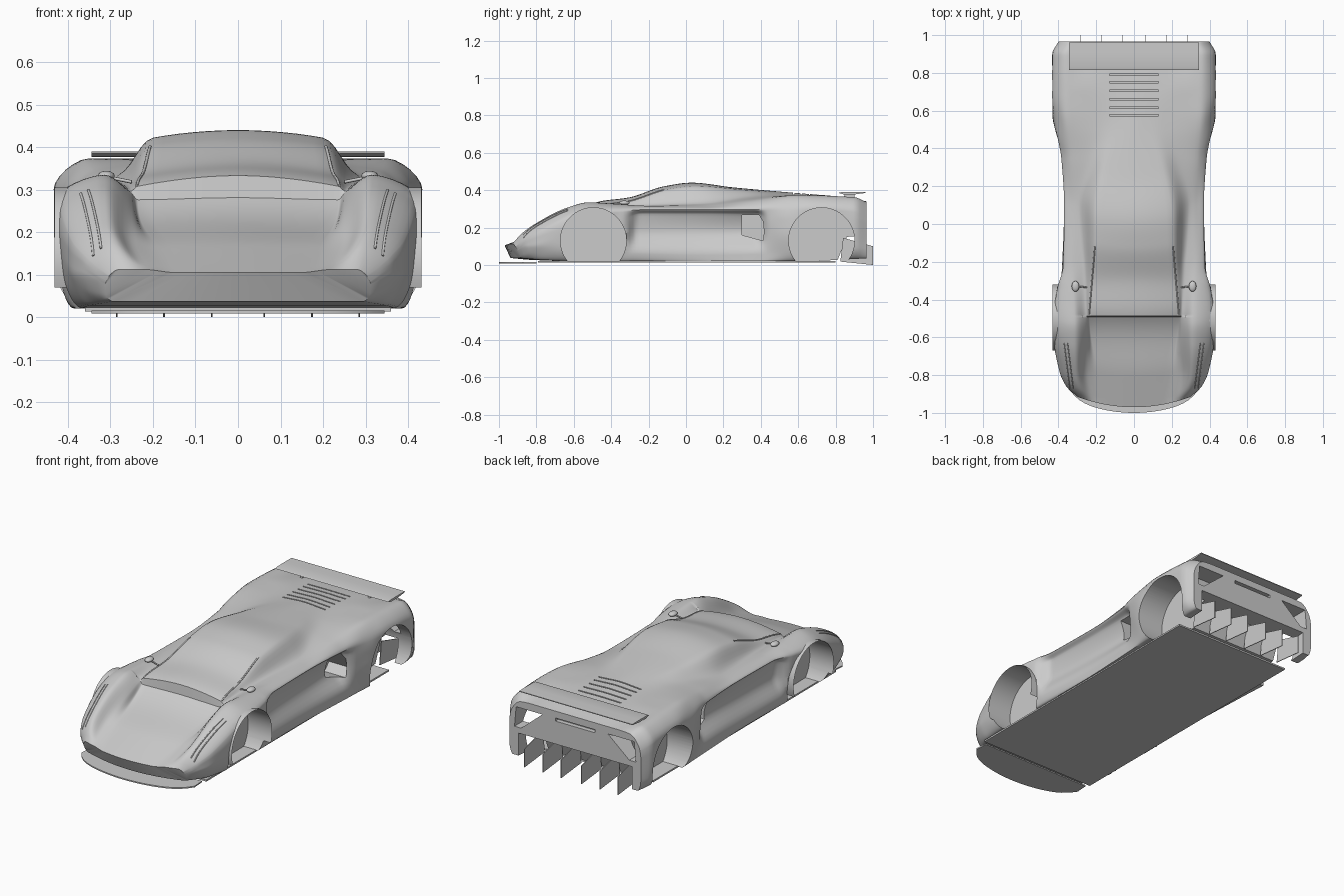
import bpy, bmesh, math
from mathutils import Vector
from mathutils.bvhtree import BVHTree

if "Cube" in bpy.data.objects:
    bpy.data.objects.remove(bpy.data.objects["Cube"])


def spline(t, v, x):
    """Monotone cubic interpolation through keys t -> v."""
    n = len(t)
    d = [(v[i + 1] - v[i]) / max(t[i + 1] - t[i], 1e-6) for i in range(n - 1)]
    m = [d[0]] + [2 * a * b / (a + b) if a * b > 0 else 0 for a, b in zip(d, d[1:])] + [d[-1]]
    i = max(k for k in range(n - 1) if k == 0 or t[k] <= x)
    h = max(t[i + 1] - t[i], 1e-6)
    s = min(max((x - t[i]) / h, 0), 1)
    return ((2 * s**3 - 3 * s**2 + 1) * v[i] + (s**3 - 2 * s**2 + s) * h * m[i]
            + (3 * s**2 - 2 * s**3) * v[i + 1] + (s**3 - s**2) * h * m[i + 1])


def finish(name, bm, angle=35):
    bmesh.ops.recalc_face_normals(bm, faces=bm.faces)
    me = bpy.data.meshes.new(name)
    bm.to_mesh(me)
    bm.free()
    ob = bpy.data.objects.new(name, me)
    bpy.context.collection.objects.link(ob)
    smooth(ob, angle)
    return ob


def smooth(ob, angle=35):
    bpy.ops.object.select_all(action='DESELECT')
    ob.select_set(True)
    bpy.context.view_layer.objects.active = ob
    bpy.ops.object.shade_smooth_by_angle(angle=math.radians(angle))


def prism(bm, pts, axis, a, b):
    """Extrude a 2D outline from a to b along an axis."""
    def put(p, c):
        return {'x': (c, p[0], p[1]), 'y': (p[0], c, p[1]), 'z': (p[0], p[1], c)}[axis]
    lo = [bm.verts.new(put(p, a)) for p in pts]
    hi = [bm.verts.new(put(p, b)) for p in pts]
    bm.faces.new(lo)
    bm.faces.new(hi[::-1])
    for i in range(len(pts)):
        j = (i + 1) % len(pts)
        bm.faces.new((lo[i], lo[j], hi[j], hi[i]))


def rect(a, b, c, d):
    return [(a, c), (b, c), (b, d), (a, d)]


def circle(y, z, r, n=64):
    return [(y + r * math.cos(2 * math.pi * i / n), z + r * math.sin(2 * math.pi * i / n)) for i in range(n)]


def cut(target, bm):
    cutter = finish("cutter", bm)
    cutter.hide_render = True
    mod = target.modifiers.new("cut", 'BOOLEAN')
    mod.operation, mod.object, mod.solver = 'DIFFERENCE', cutter, 'EXACT'
    bpy.context.view_layer.objects.active = target
    bpy.ops.object.modifier_apply(modifier=mod.name)
    bpy.data.objects.remove(cutter)


# Lengthwise feature lines of the right half: (y, x, z); the step at y = -.49 is the windscreen base
centre = [(-.97, 0, .105), (-.8, 0, .168), (-.493, 0, .281), (-.487, 0, .333), (-.3, 0, .362), (-.12, 0, .42),
          (.03, 0, .44), (.25, 0, .415), (.55, 0, .388), (.85, 0, .362), (.965, 0, .34)]
roof_edge = [(-.97, .15, .105), (-.8, .19, .165), (-.493, .235, .276), (-.487, .235, .308), (-.3, .22, .342),
             (-.1, .205, .405), (.05, .2, .422), (.3, .15, .402), (.55, .09, .382), (.85, .15, .362), (.965, .15, .34)]
glass_base = [(-.97, .22, .112), (-.8, .25, .182), (-.6, .25, .262), (-.45, .255, .302), (-.25, .268, .314),
              (.1, .285, .33), (.35, .23, .362), (.5, .2, .372), (.7, .25, .373), (.965, .27, .34)]
shoulder = [(-.97, .28, .112), (-.93, .295, .165), (-.85, .31, .22), (-.65, .315, .308), (-.52, .315, .335),
            (-.38, .32, .327), (-.2, .325, .316), (.1, .33, .315), (.35, .335, .343), (.6, .352, .373), (.9, .357, .362),
            (.965, .335, .335)]
upper_side = [(-.97, .305, .095), (-.93, .355, .14), (-.85, .39, .18), (-.65, .418, .255), (-.5, .428, .275),
              (-.34, .405, .288), (-.22, .375, .296), (.1, .37, .296), (.35, .385, .297), (.5, .412, .3), (.7, .434, .3),
              (.9, .43, .29), (.965, .395, .26)]
lip = [(-.97, .31, .085), (-.93, .36, .125), (-.85, .395, .155), (-.65, .423, .21), (-.34, .408, .24), (-.25, .352, .272),
       (.1, .345, .272), (.37, .345, .272), (.44, .4, .25), (.6, .432, .24), (.9, .433, .24), (.965, .4, .22)]
mid_side = [(-.97, .312, .075), (-.93, .36, .1), (-.85, .395, .12), (-.65, .42, .16), (-.32, .4, .17),
            (-.27, .345, .18), (.1, .325, .18), (.37, .318, .18), (.44, .395, .18), (.6, .434, .18), (.9, .432, .18),
            (.965, .4, .17)]
sill = [(-.97, .31, .052), (-.93, .35, .06), (-.85, .383, .072), (-.65, .41, .08), (-.3, .385, .07), (.1, .37, .06),
        (.4, .38, .065), (.6, .42, .08), (.9, .425, .09), (.965, .4, .09)]
bottom_edge = [(-.97, .295, .037), (-.85, .35, .027), (-.6, .37, .02), (0, .365, .02), (.6, .385, .02), (.965, .38, .035)]
lines = [centre, roof_edge, glass_base, shoulder, upper_side, lip, mid_side, sill, bottom_edge]


def section(y, per=6):
    pts = [(spline([k[0] for k in l], [k[1] for k in l], y), spline([k[0] for k in l], [k[2] for k in l], y)) for l in lines]
    pts = [(-pts[1][0], pts[1][1])] + pts + [(0, pts[-1][1])]
    t = [0]
    for p, q in zip(pts, pts[1:]):
        t.append(t[-1] + math.dist(p, q))
    fade = min(max((-.5 - y) / .47, 0), 1)

    def place(x, z):  # sweep the nose back at the sides and underneath
        return x, y + fade * (.055 * (x / .3)**2 + .5 * max(.1 - z, 0)), z
    out = []
    for i in range(1, len(pts) - 1):
        for k in range(per):
            s = t[i] + (t[i + 1] - t[i]) * k / per
            out.append(place(spline(t, [p[0] for p in pts], s), spline(t, [p[1] for p in pts], s)))
    return out + [place(0, pts[-1][1])]


# Lofted body shell
bm = bmesh.new()
rings, N = [], 110
for y in sorted([-.97 + 1.935 * i / N for i in range(N + 1)] + [-.493, -.487]):
    half = section(y)
    half[0], half[-1] = (0,) + half[0][1:], (0,) + half[-1][1:]
    right = [bm.verts.new(p) for p in half]
    left = [bm.verts.new((-x, y, z)) for x, y, z in half[1:-1]]
    rings.append((right, [right[0]] + left + [right[-1]]))
for a, b in zip(rings, rings[1:]):
    for s in (0, 1):
        for j in range(len(a[s]) - 1):
            bm.faces.new((a[s][j], a[s][j + 1], b[s][j + 1], b[s][j]))
for ring in (rings[0], rings[-1]):
    for r in ring:
        n = len(r)
        for i in range(n // 2):
            f = [r[i], r[i + 1], r[n - 2 - i], r[n - 1 - i]]
            bm.faces.new(list(dict.fromkeys(f)))
body = finish("body", bm)

# Wheel wells
FRONT, REAR = -.495, .725
bm = bmesh.new()
for s in (1, -1):
    prism(bm, circle(FRONT, .13, .176), 'x', s * .285, s * .6)
    prism(bm, circle(REAR, .13, .176), 'x', s * .27, s * .6)
cut(body, bm)

# Side intakes and engine louvres
bm = bmesh.new()
for s in (1, -1):
    prism(bm, [(.3, .16), (.3, .268), (.39, .268), (.45, .17), (.41, .13)], 'x', s * .24, s * .37)
for y in (.575, .615, .66, .705, .75, .79):
    z = spline([k[0] for k in centre], [k[2] for k in centre], y)
    prism(bm, rect(y - .003, y + .004, z - .025, z + .05), 'x', -.13, .13)
cut(body, bm)

# Diffuser cavity
bm = bmesh.new()
prism(bm, [(.78, -.05), (1.1, -.05), (1.1, .17), (.86, .15)], 'x', -.345, .345)
cut(body, bm)

# Rear lamp openings and tail slot
bm = bmesh.new()
for s in (1, -1):
    prism(bm, [(s * .2, .3), (s * .36, .3), (s * .37, .19), (s * .33, .19)], 'y', .86, 1.1)
prism(bm, rect(-.12, .12, .285, .302), 'y', .94, 1.1)
cut(body, bm)
smooth(body)

tree = BVHTree.FromObject(body, bpy.context.evaluated_depsgraph_get())


def tube(name, pts, r):
    cu = bpy.data.curves.new(name, 'CURVE')
    cu.dimensions, cu.bevel_depth, cu.bevel_resolution, cu.use_fill_caps = '3D', r, 2, True
    sp = cu.splines.new('POLY')
    sp.points.add(len(pts) - 1)
    for p, q in zip(sp.points, pts):
        p.co = (*q, 1)
    bpy.context.collection.objects.link(bpy.data.objects.new(name, cu))


def on_body(a, b, n=12):
    """Drop a plan-view segment on to the body."""
    plan = [Vector(a).lerp(Vector(b), i / n) for i in range(n + 1)]
    hits = [tree.ray_cast(Vector((p.x, p.y, 1)), Vector((0, 0, -1)))[0] for p in plan]
    return [h for h in hits if h]


for s, side in ((1, "right"), (-1, "left")):
    # Headlamp strips and windscreen pillars
    for k, dx in enumerate((0, .018)):
        tube(f"headlamp_strip_{side}_{k}", on_body((s * (.352 + dx), -.63), (s * (.322 + dx), -.87)), .003)
    tube("windscreen_pillar_" + side, on_body((s * .238, -.48), (s * .207, -.12)), .004)

    # Door mirror
    bm = bmesh.new()
    bmesh.ops.create_uvsphere(bm, u_segments=20, v_segments=12, radius=1)
    bmesh.ops.scale(bm, vec=(.02, .028, .012), verts=bm.verts)
    bmesh.ops.translate(bm, vec=(s * .31, -.33, .332), verts=bm.verts)
    finish("mirror_" + side, bm)
    tube("mirror_stalk_" + side, [(s * .25, -.335, .318), (s * .31, -.33, .33)], .004)

    # Front arch liner
    bm = bmesh.new()
    arc = [math.radians(-20 + 220 * i / 40) for i in range(41)]
    band = [[bm.verts.new((s * x, FRONT + .175 * math.cos(a), .13 + .175 * math.sin(a))) for a in arc] for x in (.3, .432)]
    for i in range(40):
        bm.faces.new((band[0][i], band[0][i + 1], band[1][i + 1], band[1][i]))
    finish("arch_liner_" + side, bm)

    # Wing support
    bm = bmesh.new()
    prism(bm, [(.84, .345), (.9, .34), (.9, .384), (.85, .384)], 'x', s * .2, s * .212)
    finish("wing_support_" + side, bm)

# Rear wing
bm = bmesh.new()
prism(bm, [(.815, .385), (.84, .378), (.9, .377), (.96, .385), (.96, .389), (.9, .39), (.83, .389)], 'x', -.345, .345)
finish("rear_wing", bm)

# Floor and front splitter
bm = bmesh.new()
prism(bm, rect(-.36, .36, -.79, .8), 'z', .013, .022)
finish("floor", bm)
bm = bmesh.new()
front = [(x, -1 + .06 * (x / .3)**2 + .05 * (x / .345)**8) for x in (-.345 + .02875 * i for i in range(25))]
prism(bm, front + [(.34, -.8), (-.34, -.8)], 'z', .008, .015)
finish("front_splitter", bm)

# Diffuser fins
bm = bmesh.new()
for x in (-.285, -.174, -.062, .062, .174, .285):
    prism(bm, [(.825, .018), (1, 0), (1, .1), (.84, .145)], 'x', x - .002, x + .002)
finish("diffuser_fins", bm)
